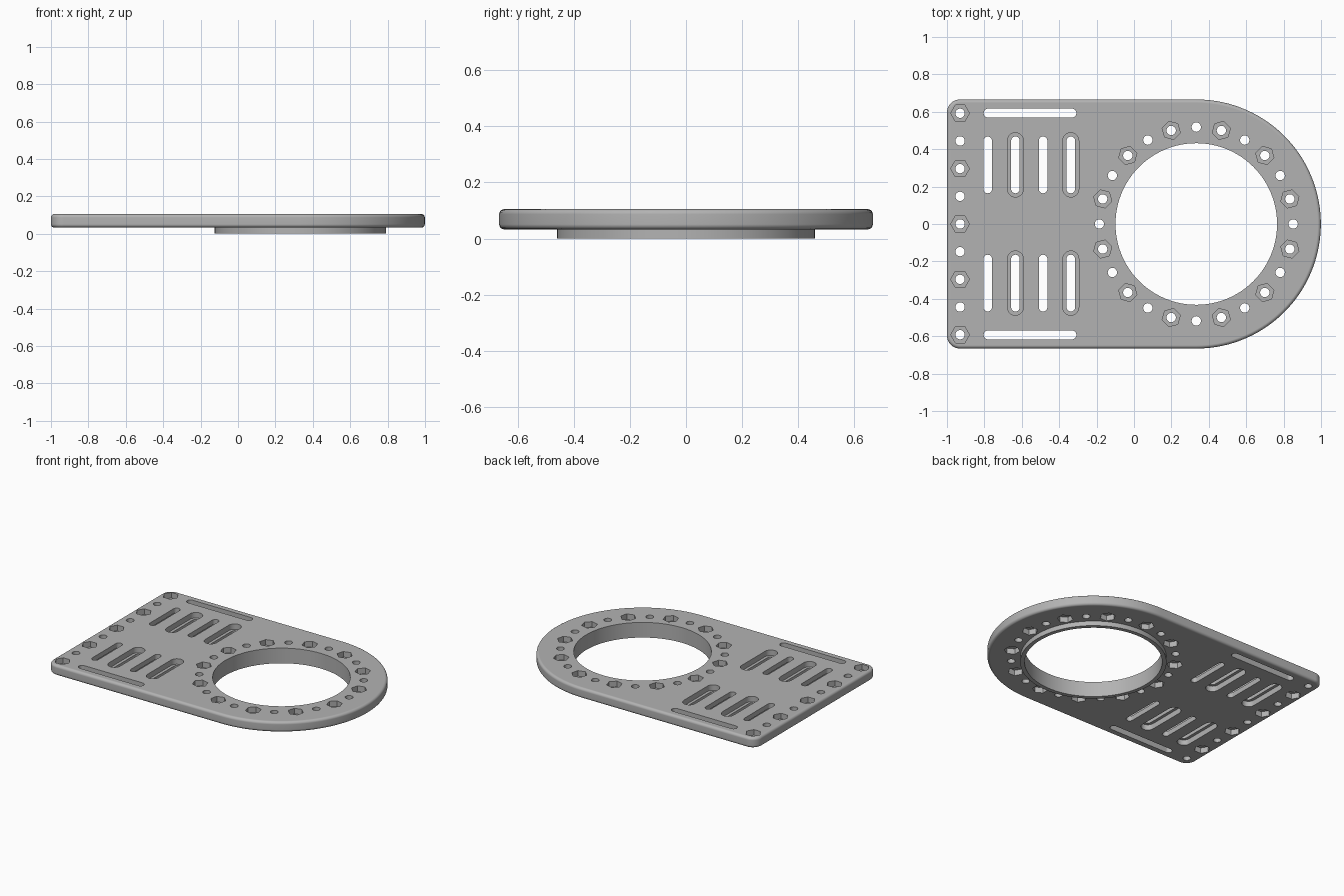
import bpy, bmesh
from math import sin, cos, pi, radians

if "Cube" in bpy.data.objects:
    bpy.data.objects.remove(bpy.data.objects["Cube"])

BOTTOM, TOP = 0.033, 0.105        # plate faces
CX, HALF = 0.333, 0.666           # ring centre and plate half width
POCKET = 0.038                    # depth of nut and bolt-head pockets
BOLT_R, NUT_R = 0.025, 0.05

grey = bpy.data.materials.new("plain grey")
grey.use_nodes = True
colour = (0.45, 0.45, 0.45, 1)
grey.diffuse_color = colour
grey.node_tree.nodes["Principled BSDF"].inputs["Base Color"].default_value = colour


def arc(cx, cy, r, start, end, n):
    return [(cx + r * cos(radians(start + (end - start) * i / n)),
             cy + r * sin(radians(start + (end - start) * i / n))) for i in range(n + 1)]


def circle(cx, cy, r, n, turn=0):
    return arc(cx, cy, r, turn, turn + 360, n)[:-1]


def slot(x0, y0, x1, y1, r):
    """Rounded slot between two end centres, along x or y."""
    a = 0 if x1 > x0 else 90
    return arc(x1, y1, r, a - 90, a + 90, 10) + arc(x0, y0, r, a + 90, a + 270, 10)


def prism(bm, outline, z0, z1):
    face = bm.faces.new([bm.verts.new((x, y, z0)) for x, y in outline])
    result = bmesh.ops.extrude_face_region(bm, geom=[face])
    for v in result["geom"]:
        if isinstance(v, bmesh.types.BMVert):
            v.co.z = z1


def finish(bm, name):
    bmesh.ops.recalc_face_normals(bm, faces=bm.faces[:])
    mesh = bpy.data.meshes.new(name)
    bm.to_mesh(mesh)
    bm.free()
    mesh.materials.append(grey)
    ob = bpy.data.objects.new(name, mesh)
    bpy.context.collection.objects.link(ob)
    return ob


def solid(name, prisms):
    bm = bmesh.new()
    for p in prisms:
        prism(bm, *p)
    return finish(bm, name)


# Plate with a half-round end and softened rims
bm = bmesh.new()
outline = (arc(CX, 0, HALF, -90, 90, 72) + arc(-0.93, HALF - 0.07, 0.07, 90, 180, 10)
           + arc(-0.93, 0.07 - HALF, 0.07, 180, 270, 10))
prism(bm, outline, BOTTOM, TOP)
bmesh.ops.recalc_face_normals(bm, faces=bm.faces[:])
rims = [e for e in bm.edges if abs(e.verts[0].co.z - e.verts[1].co.z) < 1e-5]
bmesh.ops.bevel(bm, geom=rims, offset=0.018, segments=4, profile=0.5, affect='EDGES')
plate = finish(bm, "mounting_plate")

# Collar under the plate
collar = solid("collar", [(circle(CX, 0, 0.459, 96), 0, BOTTOM + 0.02)])

through, pockets = [], []


def cut(outline):
    through.append((outline, -0.1, 0.2))


def recess(outline, on_top):
    if on_top:
        pockets.append((outline, TOP - POCKET, 0.2))
    else:
        pockets.append((outline, -0.1, BOTTOM + POCKET))


# Central opening
cut(circle(CX, 0, 0.432, 96))

# Bolt circle, hex pockets alternating between the two faces
for i in range(24):
    a = i * 15
    x, y = CX + 0.518 * cos(radians(a)), 0.518 * sin(radians(a))
    cut(circle(x, y, BOLT_R, 20))
    recess(circle(x, y, NUT_R, 6, a), i % 2 == 1)

# Row of bolt holes along the straight end
for i in range(9):
    y = (i - 4) * 0.148
    cut(circle(-0.93, y, BOLT_R, 20))
    recess(circle(-0.93, y, NUT_R, 6), i % 2 == 0)

# Adjustment slots and strap slots, mirrored front to back
for side in (-1, 1):
    for i in range(4):
        x = -0.782 + i * 0.148
        y0, y1 = sorted((side * 0.187, side * 0.445))
        cut(slot(x, y0, x, y1, 0.023))
        recess(slot(x, y0, x, y1, 0.043), i % 2 == 1)
    cut(slot(-0.78, side * 0.593, -0.332, side * 0.593, 0.024))

tools = [(collar, 'UNION'), (solid("pocket_cutter", pockets), 'DIFFERENCE'),
         (solid("hole_cutter", through), 'DIFFERENCE')]
for tool, operation in tools:
    tool.hide_render = True
    mod = plate.modifiers.new(tool.name, 'BOOLEAN')
    mod.object, mod.operation, mod.solver = tool, operation, 'EXACT'

# Apply the cuts and remove the helpers
graph = bpy.context.evaluated_depsgraph_get()
result = bpy.data.meshes.new_from_object(plate.evaluated_get(graph))
plate.modifiers.clear()
plate.data = result
for tool, _ in tools:
    bpy.data.objects.remove(tool)
result.materials.clear()
result.materials.append(grey)
for p in result.polygons:
    p.material_index = 0

# Smooth curved walls, crisp edges
for ob in bpy.context.selected_objects:
    ob.select_set(False)
plate.select_set(True)
bpy.context.view_layer.objects.active = plate
bpy.ops.object.shade_smooth_by_angle(angle=radians(30))
weighted = plate.modifiers.new("even_shading", 'WEIGHTED_NORMAL')
weighted.keep_sharp = True
